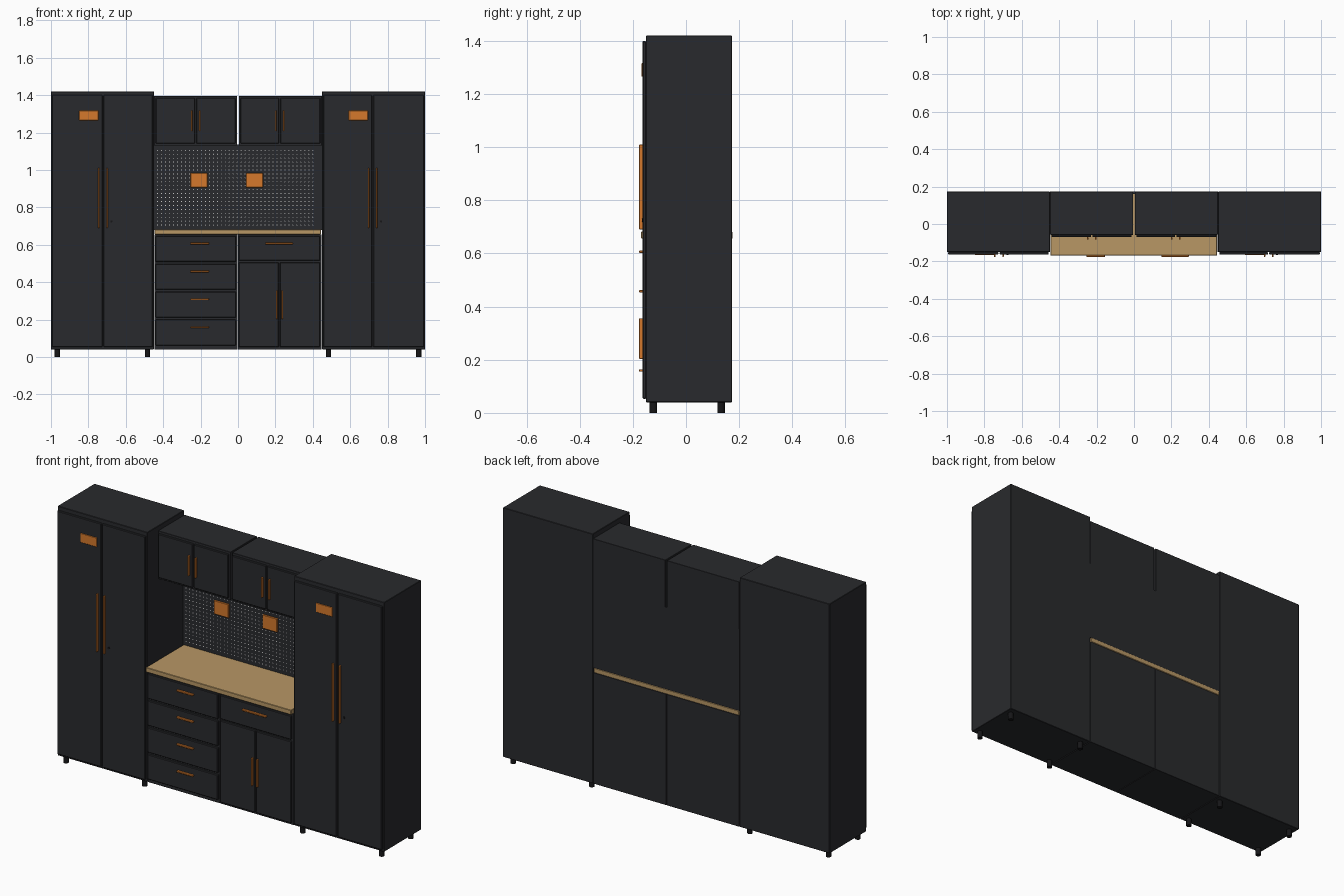
import bpy, bmesh, math
from mathutils import Matrix, Vector

if "Cube" in bpy.data.objects:
    bpy.data.objects.remove(bpy.data.objects["Cube"])


def material(name, color):
    m = bpy.data.materials.new(name)
    m.diffuse_color = (*color, 1)
    m.use_nodes = True
    m.node_tree.nodes["Principled BSDF"].inputs["Base Color"].default_value = m.diffuse_color
    return m


DARK = material("charcoal_steel", (0.022, 0.023, 0.026))
BLACK = material("black_plastic", (0.008, 0.008, 0.009))
ORANGE = material("orange_metal", (0.66, 0.19, 0.025))
WOOD = material("wood", (0.48, 0.31, 0.13))
LIGHT = material("light_grey", (0.55, 0.55, 0.55))

BODY_Y, FRONT_Y, BACK_Y = -0.15, -0.163, 0.173
PULL_Y = -0.176


def finish(name, bm, mat, bevel=0):
    mesh = bpy.data.meshes.new(name)
    bm.to_mesh(mesh)
    bm.free()
    mesh.materials.append(mat)
    ob = bpy.data.objects.new(name, mesh)
    bpy.context.collection.objects.link(ob)
    if bevel:
        mod = ob.modifiers.new("bevel", 'BEVEL')
        mod.width, mod.segments = bevel, 1
    return ob


def box(name, x, y, z, mat=DARK, bevel=0.0):
    """Box from (min, max) ranges on each axis."""
    bm = bmesh.new()
    size = [r[1] - r[0] for r in (x, y, z)]
    mid = [(r[0] + r[1]) / 2 for r in (x, y, z)]
    bmesh.ops.create_cube(bm, size=1, matrix=Matrix.Translation(mid) @ Matrix.Diagonal((*size, 1)))
    return finish(name, bm, mat, bevel)


def cylinder(name, centre, radius, depth, mat, rot=Matrix(), sides=16):
    bm = bmesh.new()
    bmesh.ops.create_cone(bm, cap_ends=True, segments=sides, radius1=radius, radius2=radius,
                          depth=depth, matrix=Matrix.Translation(centre) @ rot)
    ob = finish(name, bm, mat)
    for p in ob.data.polygons:
        p.use_smooth = len(p.vertices) == 4
    return ob


def front(name, x, z, y0=BODY_Y, y1=FRONT_Y):
    return box(name, x, (y1, y0), z, DARK, 0.003)


def pull(name, x, z, y0=FRONT_Y, y1=PULL_Y):
    return box(name, x, (y1, y0), z, ORANGE, 0.0015)


def vertical_pull(name, x, z, *y):
    return pull(name, (x - 0.004, x + 0.004), z, *y)


TURN = Matrix.Rotation(math.pi / 2, 4, 'X')

# Tall end lockers
for side, x0, x1, split in (("left", -1, -0.45, -0.722), ("right", 0.45, 1, 0.72)):
    box(side + "_locker_body", (x0, x1), (BODY_Y, BACK_Y), (0.04, 1.42), DARK, 0.002)
    front(side + "_locker_door_a", (x0 + 0.006, split - 0.003), (0.053, 1.40))
    front(side + "_locker_door_b", (split + 0.003, x1 - 0.006), (0.053, 1.40))
    for k in (-1, 1):
        vertical_pull(side + "_locker_handle", split + k * 0.022, (0.69, 1.01))
    cylinder(side + "_locker_lock", (split + 0.045, FRONT_Y - 0.001, 0.725), 0.006, 0.004, BLACK, TURN)
    # plain orange plate on the outer door area
    px = split - 0.128
    box(side + "_door_plate", (px, px + 0.103), (FRONT_Y - 0.004, FRONT_Y), (1.265, 1.317), ORANGE, 0.002)
    # feet
    for fx in (x0 + 0.034, x1 - 0.034):
        for fy in (-0.123, 0.132):
            cylinder(side + "_foot", (fx, fy, 0.0205), 0.014, 0.041, BLACK)

# Base cabinets
box("drawer_base_body", (-0.447, -0.003), (BODY_Y, BACK_Y), (0.04, 0.655), DARK, 0.001)
box("door_base_body", (-0.001, 0.447), (BODY_Y, BACK_Y), (0.04, 0.655), DARK, 0.001)
for i in range(4):
    z = 0.062 + 0.149 * i
    front("drawer_front", (-0.441, -0.010), (z, z + 0.138))
    pull("drawer_handle", (-0.255, -0.155), (z + 0.093, z + 0.102))
front("wide_drawer_front", (0.004, 0.438), (0.515, 0.647))
pull("wide_drawer_handle", (0.146, 0.293), (0.602, 0.611))
front("base_door_left", (0.004, 0.218), (0.053, 0.506))
front("base_door_right", (0.224, 0.438), (0.053, 0.506))
for x in (0.206, 0.237):
    vertical_pull("base_door_handle", x, (0.203, 0.356))

# Worktop
box("worktop", (-0.446, 0.443), (-0.169, 0.175), (0.656, 0.682), WOOD, 0.002)

# Pegboard with a grid of small light dots
box("pegboard", (-0.449, 0.449), (0.160, BACK_Y), (0.68, 1.135))
bm = bmesh.new()
COLS, ROWS = 40, 20
for i in range(COLS):
    for j in range(ROWS):
        pos = Vector((-0.43 + 0.83 * i / (COLS - 1), 0.1594, 0.705 + 0.40 * j / (ROWS - 1)))
        bmesh.ops.create_circle(bm, cap_ends=True, segments=6, radius=0.003,
                                matrix=Matrix.Translation(pos) @ TURN)
finish("pegboard_dots", bm, LIGHT)
for x in (-0.254, 0.043):
    box("pegboard_plate", (x, x + 0.09), (0.150, 0.160), (0.907, 0.983), ORANGE, 0.002)

# Wall cabinets with a narrow gap between them
for side, x0, x1 in (("left", -0.448, -0.005), ("right", 0.005, 0.448)):
    mid = -0.226 if side == "left" else 0.223
    box(side + "_wall_cabinet", (x0, x1), (-0.058, BACK_Y), (1.13, 1.395), DARK, 0.001)
    front(side + "_wall_door_a", (x0 + 0.008, mid - 0.003), (1.142, 1.384), -0.058, -0.070)
    front(side + "_wall_door_b", (mid + 0.003, x1 - 0.008), (1.142, 1.384), -0.058, -0.070)
    for k in (-1, 1):
        vertical_pull(side + "_wall_handle", mid + k * 0.022, (1.207, 1.318), -0.070, -0.083)
# thin back strip closing the gap at the rear
box("wall_back_strip", (-0.0055, 0.0055), (0.168, BACK_Y), (1.13, 1.135))
